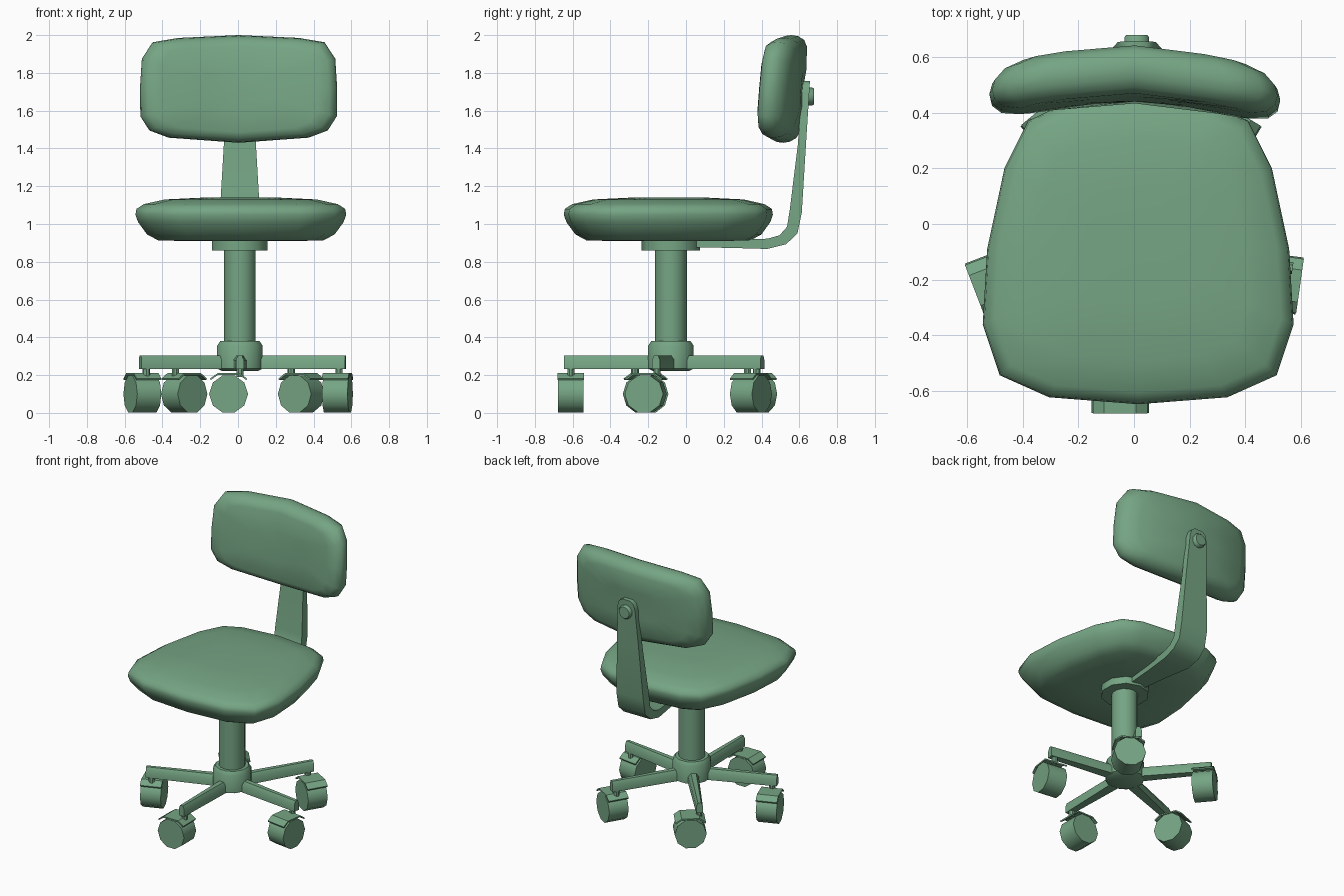
import bpy, bmesh, math
from mathutils import Matrix

if "Cube" in bpy.data.objects:
    bpy.data.objects.remove(bpy.data.objects["Cube"])

CX, CY = 0.01, -0.08          # axis of the column

green = bpy.data.materials.new("green")
green.diffuse_color = (.18, .375, .23, 1)
green.use_nodes = True
green.node_tree.nodes["Principled BSDF"].inputs["Base Color"].default_value = green.diffuse_color


def loft(name, rings, poke=False, mat=None, angle=42):
    """Skin a closed solid through rings with equal point counts."""
    bm = bmesh.new()
    vs = [[bm.verts.new(p) for p in r] for r in rings]
    n = len(vs[0])
    for a, b in zip(vs, vs[1:]):
        for i in range(n):
            j = (i + 1) % n
            bm.faces.new((a[i], a[j], b[j], b[i]))
    caps = [bm.faces.new(vs[0][::-1]), bm.faces.new(vs[-1])]
    if poke:
        bmesh.ops.poke(bm, faces=caps)
    bmesh.ops.recalc_face_normals(bm, faces=bm.faces[:])
    if mat:
        bm.transform(mat)
    me = bpy.data.meshes.new(name)
    bm.to_mesh(me)
    bm.free()
    me.materials.append(green)
    ob = bpy.data.objects.new(name, me)
    bpy.context.collection.objects.link(ob)
    bpy.ops.object.select_all(action='DESELECT')
    ob.select_set(True)
    bpy.context.view_layer.objects.active = ob
    bpy.ops.object.shade_smooth_by_angle(angle=math.radians(angle))
    return ob


def turned(name, profile, sides, mat):
    """Solid of revolution about local z from (radius, z) pairs."""
    rings = [[(r * math.cos(2 * math.pi * (i + .5) / sides),
               r * math.sin(2 * math.pi * (i + .5) / sides), z)
              for i in range(sides)] for r, z in profile]
    return loft(name, rings, mat=mat)


axis = Matrix.Translation((CX, CY, 0))

# seat cushion: outline (right half, front to back) mirrored, stacked in z
half = [(.32, -.622), (.497, -.543), (.558, -.36), (.542, -.09), (.48, .2), (.395, .37), (.27, .43)]
seat = [(0, -.647)] + half + [(0, .46)] + [(-x, y) for x, y in half[::-1]]
rings = []
for s, z in [(.35, .91), (.78, .912), (.89, .945), (.975, 1.01), (1, 1.05), (.99, 1.08),
             (.92, 1.105), (.72, 1.13), (.35, 1.14)]:
    rings.append([(.015 + x * s, -.09 + (y + .09) * s, z) for x, y in seat])
loft("seat", rings, poke=True, angle=85)

# backrest cushion: outline in x/z, bent round the sitter and leaned back
half = [(.32, 1.985), (.455, 1.962), (.512, 1.875), (.522, 1.72), (.52, 1.57), (.472, 1.495), (.37, 1.457)]
back = [(0, 2.0)] + half + [(0, 1.43)] + [(-x, z) for x, z in half[::-1]]
rings = []
for s, d in [(.35, -.088), (.8, -.086), (.92, -.068), (.985, -.034), (1, 0), (.98, .035),
             (.91, .068), (.78, .086), (.35, .092)]:
    ring = []
    for x, z in back:
        x, z = x * s, 1.715 + (z - 1.715) * s
        y = .537 + d - .2 * x * x - .05 * abs(x) - .02 * x + .08 * (z - 1.715)
        ring.append((x + .003, y, z))
    rings.append(ring)
loft("backrest", rings, poke=True, angle=85)

# bent support bar: inner (y, z), outer (y, z), half width
bar = [((0, .915), (0, .878), .05), ((.25, .92), (.25, .873), .075),
       ((.43, .922), (.43, .868), .1), ((.495, .94), (.53, .893), .105),
       ((.535, .985), (.59, .95), .105), ((.55, 1.08), (.613, 1.06), .105),
       ((.592, 1.42), (.635, 1.42), .085), ((.612, 1.70), (.653, 1.70), .068),
       ((.616, 1.74), (.655, 1.74), .055), ((.617, 1.757), (.656, 1.757), .03)]
loft("back_support_bar", [[(CX - w, *a), (CX + w, *a), (CX + w, *b), (CX - w, *b)] for a, b, w in bar])

# knob holding the backrest to the bar
turned("backrest_knob", [(.047, 0), (.047, .1), (.04, .108)], 10,
       Matrix.Translation((CX, .57, 1.675)) @ Matrix.Rotation(-math.pi / 2, 4, 'X'))

# column, seat plate and hub
turned("column", [(.085, .3), (.085, .88)], 14, axis)
turned("seat_plate", [(.155, .86), (.155, .92)], 10, axis)
turned("base_hub", [(.1, .222), (.125, .235), (.125, .355), (.108, .38)], 12, axis)

# five legs, each with a caster whose axle points outwards
for k, deg in enumerate([-90, -8, 59, 130, 201], 1):
    leg_mat = axis @ Matrix.Rotation(math.radians(deg), 4, 'Z')
    loft(f"leg_{k}", [[(r, -w, .232), (r, w, .232), (r, w, .28), (r, w * .5, .305),
                       (r, -w * .5, .305), (r, -w, .28)] for r, w in [(.05, .036), (.565, .021)]],
         mat=leg_mat)
    turned(f"caster_stem_{k}", [(.02, .19), (.02, .24)], 8,
           leg_mat @ Matrix.Translation((.53, 0, 0)))
    turned(f"caster_wheel_{k}", [(.103, -.068), (.103, .068)], 10,
           leg_mat @ Matrix.Translation((.53, -.06, .1)) @ Matrix.Rotation(math.pi / 2, 4, 'Y'))
    # folded hood over the wheel
    top = [(-.098, .182), (-.058, .21), (.058, .21), (.098, .182)]
    hood = top + [(t * .97, z - .009) for t, z in top[::-1]]
    loft(f"caster_hood_{k}", [[(r, t - .06, z) for t, z in hood] for r in (.46, .6)],
         mat=leg_mat, angle=30)
